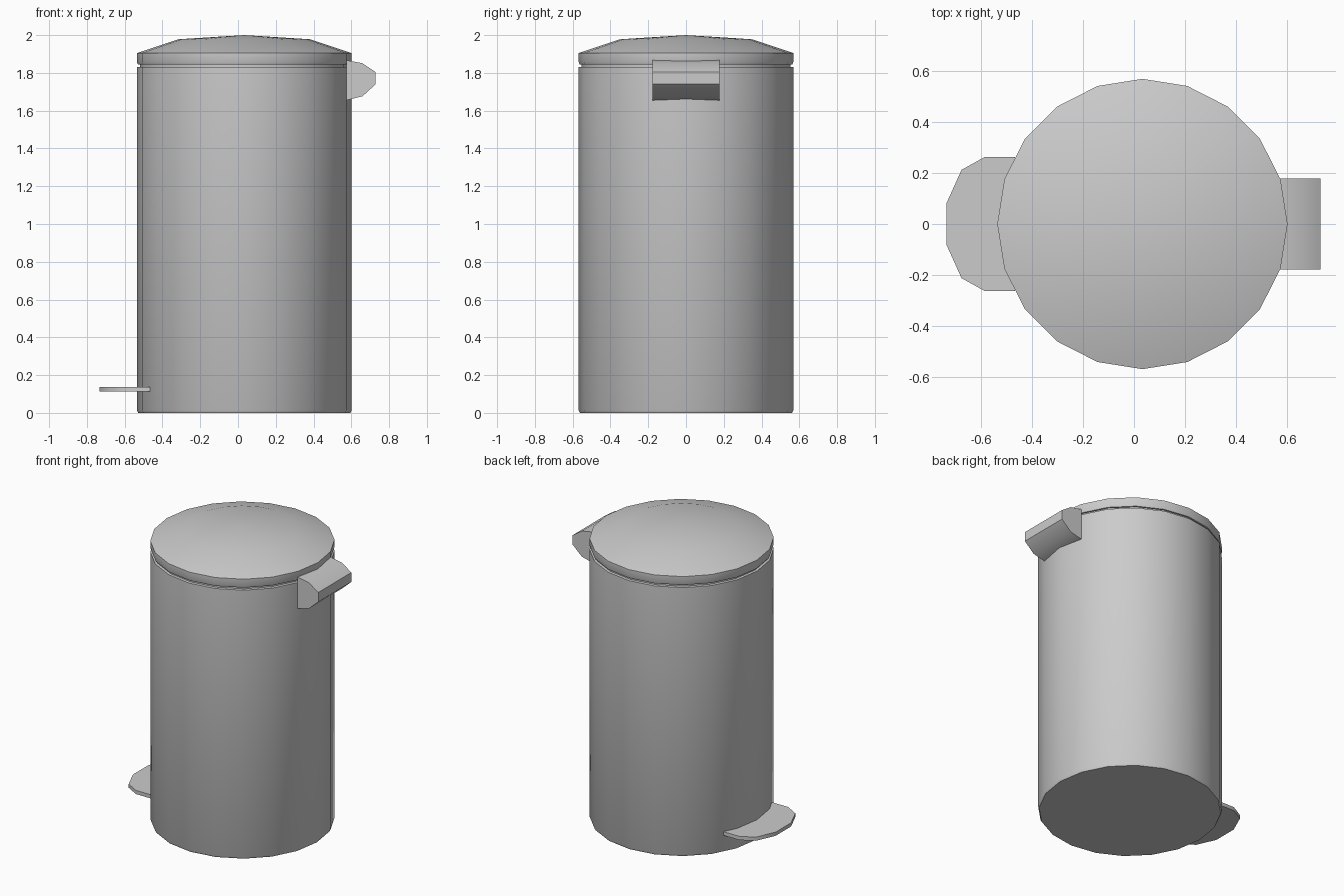
import bpy, bmesh, math

if "Cube" in bpy.data.objects:
    bpy.data.objects.remove(bpy.data.objects["Cube"])

CX = 0.033   # axis of the bin
SIDES = 20


def finish(name, bm, angle=40):
    bmesh.ops.remove_doubles(bm, verts=bm.verts, dist=1e-5)
    bmesh.ops.recalc_face_normals(bm, faces=bm.faces)
    mesh = bpy.data.meshes.new(name)
    bm.to_mesh(mesh)
    bm.free()
    obj = bpy.data.objects.new(name, mesh)
    bpy.context.collection.objects.link(obj)
    bpy.ops.object.select_all(action='DESELECT')
    obj.select_set(True)
    bpy.context.view_layer.objects.active = obj
    bpy.ops.object.shade_smooth_by_angle(angle=math.radians(angle))
    return obj


def lathe(name, profile):
    """Revolve (radius, z) points about the bin axis; radius 0 makes a pole."""
    bm = bmesh.new()
    rings = []
    for r, z in profile:
        if r == 0:
            rings.append([bm.verts.new((CX, 0, z))] * SIDES)
        else:
            rings.append([bm.verts.new((CX + r * math.cos(2 * math.pi * i / SIDES),
                                        r * math.sin(2 * math.pi * i / SIDES), z))
                          for i in range(SIDES)])
    for a, b in zip(rings, rings[1:]):
        for i in range(SIDES):
            j = (i + 1) % SIDES
            bm.faces.new(list(dict.fromkeys((a[i], a[j], b[j], b[i]))))
    # flat caps on open ends
    for ring in (rings[0], rings[-1]):
        if len(set(ring)) > 1:
            bm.faces.new(ring)
    return finish(name, bm)


def extrude(name, outline, offset):
    bm = bmesh.new()
    face = bm.faces.new([bm.verts.new(p) for p in outline])
    new = bmesh.ops.extrude_face_region(bm, geom=[face], use_keep_orig=True)['geom']
    bmesh.ops.translate(bm, vec=offset,
                        verts=[v for v in new if isinstance(v, bmesh.types.BMVert)])
    return finish(name, bm, 46)


# Main drum with a small foot chamfer and a recessed neck under the lid
lathe("bin_body", [(0.561, 0), (0.568, 0.013), (0.568, 1.83), (0.552, 1.832), (0.552, 1.85)])

# Shallow domed lid
lathe("lid", [(0.55, 1.845), (0.563, 1.845), (0.568, 1.857), (0.568, 1.905),
              (0.349, 1.978), (0, 2.0)])

# Hinge housing at the back of the lid
hinge = [(0.574, 1.867), (0.659, 1.851), (0.729, 1.804),
         (0.729, 1.74), (0.659, 1.676), (0.574, 1.655)]
extrude("hinge_housing", [(x, -0.178, z) for x, z in hinge], (0, 0.356, 0))

# Foot pedal, mirrored outline
half = [(-0.465, 0.262), (-0.585, 0.262), (-0.675, 0.212), (-0.733, 0.083)]
outline = half + [(x, -y) for x, y in reversed(half)]
extrude("foot_pedal", [(x, y, 0.113) for x, y in outline], (0, 0, 0.025))
